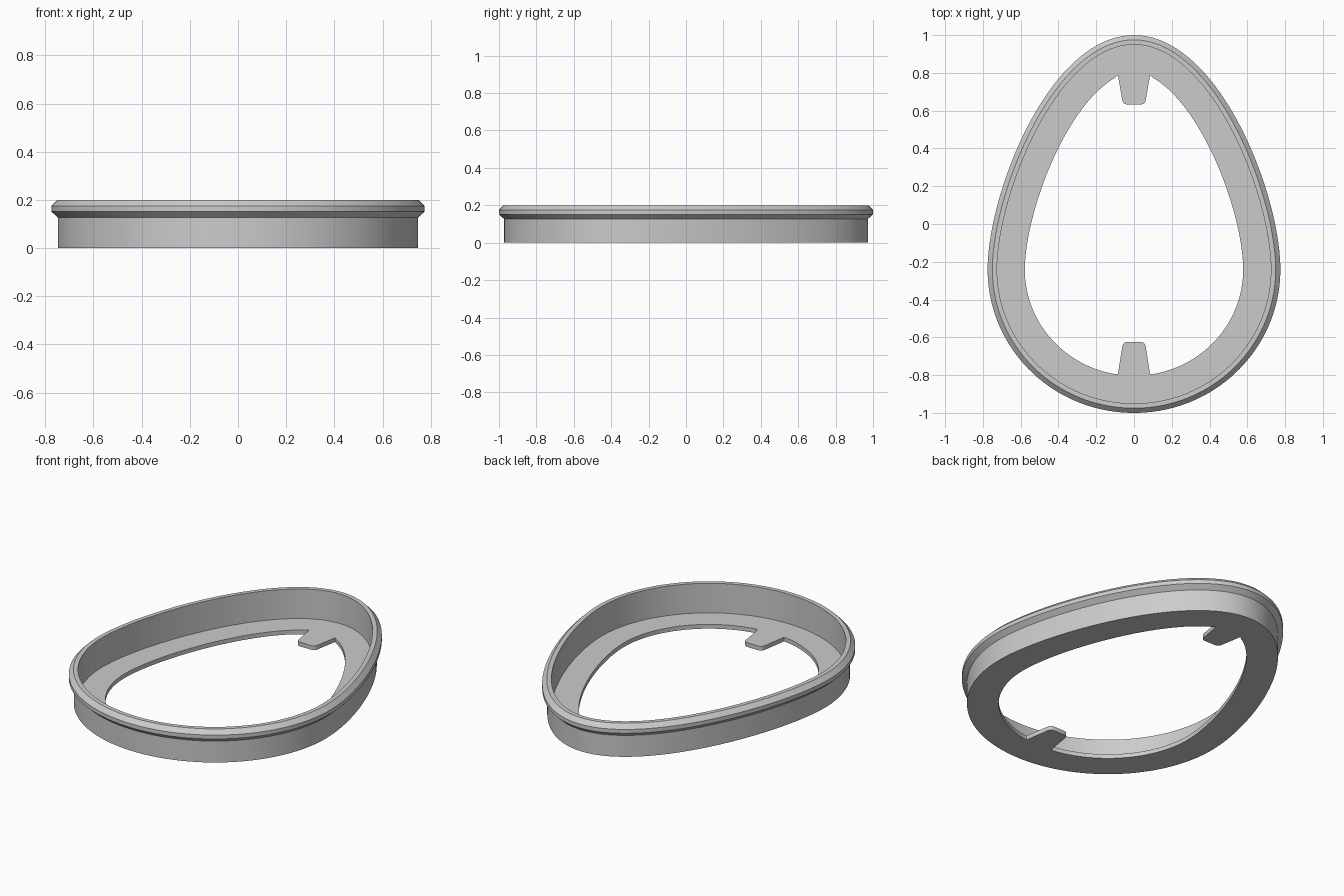
import bpy
import bmesh
import math
from mathutils import Vector
from mathutils.geometry import interpolate_bezier

if "Cube" in bpy.data.objects:
    bpy.data.objects.remove(bpy.data.objects["Cube"])

STEPS = 40
FLOOR = 0.025      # floor thickness
HOLE = 0.197       # distance from the rim edge to the hole
WIDE_Y = -0.24     # where the egg is widest


def egg_outline():
    """Clockwise egg outline, starting at the narrow end."""
    tip, side, base = Vector((0, 1)), Vector((0.775, WIDE_Y)), Vector((0, -1))
    upper = interpolate_bezier(tip, tip + Vector((0.45, 0)),
                               side + Vector((0, 0.4)), side, STEPS)
    lower = interpolate_bezier(side, side - Vector((0, 0.42)),
                               base + Vector((0.43, 0)), base, STEPS)
    right = [Vector(p[:2]) for p in upper + lower[1:]]
    left = [Vector((-p.x, p.y)) for p in reversed(right[1:-1])]
    return right + left


def inset(points, distance):
    """Move every outline point inward along its normal."""
    result = []
    for i, p in enumerate(points):
        t = points[(i + 1) % len(points)] - points[i - 1]
        result.append(p + Vector((t.y, -t.x)).normalized() * distance)
    return result


def tab(root_y, end_y):
    """Tapered tab with rounded corners, from left to right."""
    r = 0.025
    inward = math.copysign(1, end_y - root_y)
    half = [Vector((0.085, root_y))]
    for k in range(7):
        a = math.radians(8 + 82 * k / 6)
        half.append(Vector((0.037 + r * math.cos(a),
                            end_y - inward * r * (1 - math.sin(a)))))
    return [Vector((-p.x, p.y)) for p in half] + half[::-1]


egg = egg_outline()

# Hole outline with a tab at each end
hole = [p for p in inset(egg, HOLE) if abs(p.x) > 0.09]
right_side = [p for p in hole if p.x > 0]
left_side = [p for p in hole if p.x < 0]
hole = (tab(0.788, 0.633) + right_side
        + tab(-0.795, -0.625)[::-1] + left_side)

bm = bmesh.new()


def loop(points, z):
    return [bm.verts.new((p.x, p.y, z)) for p in points]


def bridge(a, b):
    n = len(a)
    for i in range(n):
        j = (i + 1) % n
        bm.faces.new((a[i], a[j], b[j], b[i]))


def fill_between(a, b):
    edges = [bm.edges.get((v, ring[i - 1]))
             for ring in (a, b) for i, v in enumerate(ring)]
    bmesh.ops.triangle_fill(bm, edges=edges, use_beauty=True)


# Wall and bevelled rim: inset from the rim edge, height
profile = [(0.027, 0), (0.027, 0.127), (0, 0.152), (0, 0.175),
           (0.025, 0.2), (0.05, 0.2), (0.05, FLOOR)]
rings = [loop(inset(egg, d), z) for d, z in profile]
for lower, upper in zip(rings, rings[1:]):
    bridge(lower, upper)

# Floor with the hole cut through it
hole_bottom, hole_top = loop(hole, 0), loop(hole, FLOOR)
bridge(hole_top, hole_bottom)
fill_between(rings[-1], hole_top)
fill_between(rings[0], hole_bottom)

bmesh.ops.recalc_face_normals(bm, faces=bm.faces)
mesh = bpy.data.meshes.new("egg_ring")
bm.to_mesh(mesh)
bm.free()

grey = bpy.data.materials.new("light grey")
grey.use_nodes = True
colour = (0.6, 0.6, 0.6, 1)
grey.diffuse_color = colour
grey.node_tree.nodes["Principled BSDF"].inputs["Base Color"].default_value = colour
mesh.materials.append(grey)

ring = bpy.data.objects.new("egg_ring", mesh)
bpy.context.collection.objects.link(ring)
bpy.context.view_layer.objects.active = ring
ring.select_set(True)
bpy.ops.object.shade_smooth_by_angle(angle=math.radians(25))
